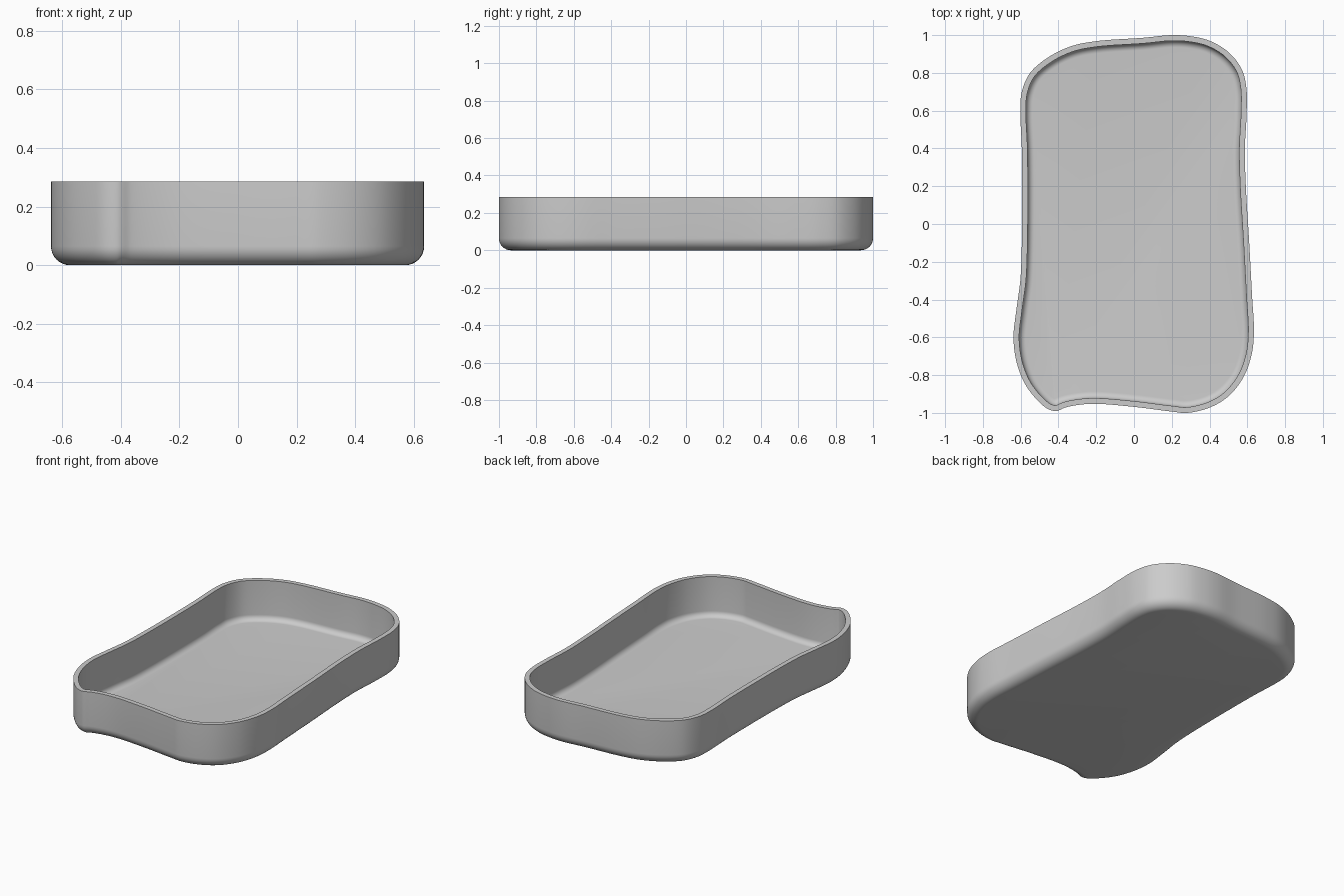
import bpy, bmesh, math
from mathutils import Vector

cube = bpy.data.objects.get("Cube")
if cube:
    bpy.data.objects.remove(cube, do_unlink=True)

HEIGHT, WALL, FILLET = 0.285, 0.03, 0.065
STEPS, ARC = 8, 8

# Outer footprint, counter-clockwise from the front right lip
OUTLINE = [(-.41, -.99), (-.365, -.972), (-.29, -.957), (-.2, -.952), (0, -.968),
           (.2, -.993), (.28, -1), (.4, -.972), (.5, -.912), (.58, -.81),
           (.623, -.69), (.635, -.57), (.625, -.38), (.61, -.1), (.592, .2),
           (.587, .4), (.596, .58), (.595, .72), (.57, .82), (.5, .91),
           (.4, .97), (.3, .994), (.2, 1), (.05, .986), (-.2, .968),
           (-.33, .942), (-.45, .885), (-.55, .8), (-.594, .7), (-.602, .6),
           (-.594, .4), (-.592, .1), (-.595, -.15), (-.602, -.3), (-.622, -.45),
           (-.638, -.6), (-.622, -.73), (-.575, -.85), (-.5, -.945), (-.45, -.982)]


def smooth_loop(points):
    """Closed centripetal spline through the points."""
    pts = [Vector(p) for p in points]
    n, out = len(pts), []
    for i in range(n):
        a, b, c, d = (pts[(i + k) % n] for k in (-1, 0, 1, 2))
        t1, t2, t3 = ((q - p).length ** 0.5 for p, q in ((a, b), (b, c), (c, d)))
        m1 = (c - b) + t2 * ((b - a) / t1 - (c - a) / (t1 + t2))
        m2 = (c - b) + t2 * ((d - c) / t3 - (d - b) / (t2 + t3))
        for s in range(STEPS):
            t = s / STEPS
            out.append(b * (2*t**3 - 3*t**2 + 1) + m1 * (t**3 - 2*t**2 + t)
                       + c * (3*t**2 - 2*t**3) + m2 * (t**3 - t**2))
    return out


def inset(loop, dist):
    """Offset a loop inward, bridging points that would overlap in tight corners."""
    n = len(loop)
    if dist < 1e-6:
        return loop
    moved = []
    for i in range(n):
        tan = (loop[(i + 1) % n] - loop[i - 1]).normalized()
        moved.append(loop[i] + Vector((-tan.y, tan.x)) * dist)
    good = [min((q - p).length for q in loop) > dist * 0.985 for p in moved]
    result = []
    for i in range(n):
        if good[i]:
            result.append(moved[i])
            continue
        lo = next(k for k in range(1, n) if good[(i - k) % n])
        hi = next(k for k in range(1, n) if good[(i + k) % n])
        result.append(moved[(i - lo) % n].lerp(moved[(i + hi) % n], lo / (lo + hi)))
    return result


def fillet(radius, offset, base):
    """Quarter-round section from floor to wall as (inset, height) pairs."""
    angles = [k / ARC * math.pi / 2 for k in range(ARC + 1)]
    return [(offset + radius * (1 - math.sin(a)), base + radius * (1 - math.cos(a)))
            for a in angles]


# Wall section: outer fillet, rim, then inner fillet back down to the floor
section = fillet(FILLET, 0, 0) + [(0, HEIGHT), (WALL, HEIGHT)]
section += reversed(fillet(FILLET - WALL, WALL, WALL))

# Sweep the section around the footprint
footprint = smooth_loop(OUTLINE)
bm = bmesh.new()
rings = [[bm.verts.new((p.x, p.y, z)) for p in inset(footprint, d)] for d, z in section]
count = len(footprint)
for low, high in zip(rings, rings[1:]):
    for i in range(count):
        j = (i + 1) % count
        bm.faces.new((low[i], low[j], high[j], high[i]))
bm.faces.new(list(reversed(rings[0])))
bm.faces.new(rings[-1])
bmesh.ops.remove_doubles(bm, verts=bm.verts, dist=0.0002)

mesh = bpy.data.meshes.new("tray")
bm.to_mesh(mesh)
bm.free()
tray = bpy.data.objects.new("tray", mesh)
bpy.context.collection.objects.link(tray)

# Plain grey finish
grey = bpy.data.materials.new("light_grey")
grey.use_nodes = True
colour = (0.6, 0.6, 0.6, 1)
grey.diffuse_color = colour
grey.node_tree.nodes["Principled BSDF"].inputs["Base Color"].default_value = colour
mesh.materials.append(grey)

# Smooth walls with a crisp rim
bpy.ops.object.select_all(action='DESELECT')
tray.select_set(True)
bpy.context.view_layer.objects.active = tray
bpy.ops.object.shade_smooth_by_angle(angle=math.radians(40))
